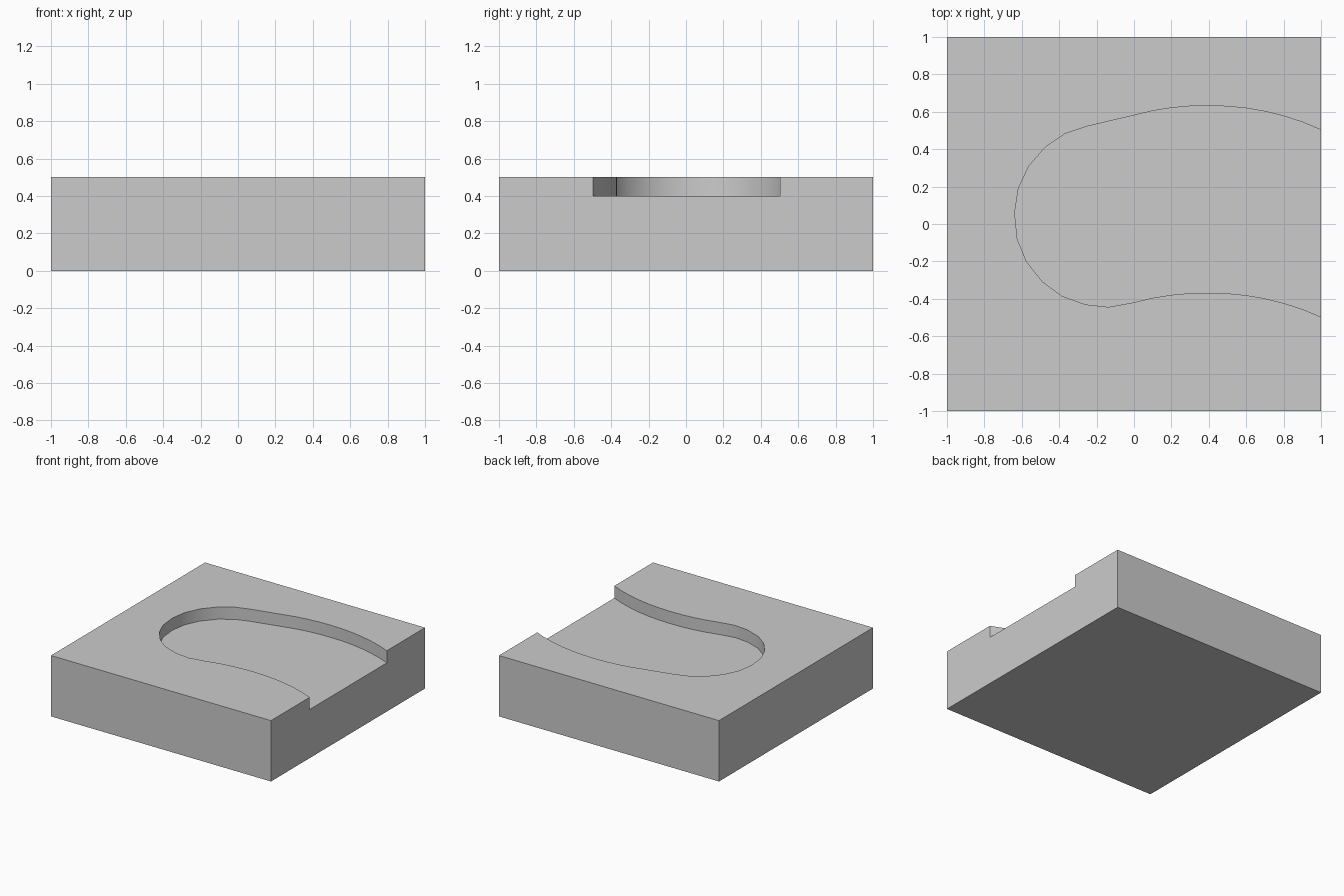
import bpy, bmesh, math

if "Cube" in bpy.data.objects:
    bpy.data.objects.remove(bpy.data.objects["Cube"])

# Upper bank of the channel, from the open side inward
bank = [(1, .503), (.9, .545), (.8, .577), (.7, .602), (.6, .619), (.5, .629),
        (.4, .632), (.3, .63), (.2, .621), (.1, .605), (0, .581)]
# Rounded closed end of the channel
end = [(-.12, .553), (-.25, .522), (-.37, .482), (-.475, .41), (-.562, .31),
       (-.618, .19), (-.638, .06), (-.624, -.08), (-.575, -.2), (-.49, -.308),
       (-.385, -.385), (-.26, -.43), (-.137, -.444)]
# The lower bank repeats the upper one, one unit lower
outline = [(1.2, .503)] + bank + end + [(x, y - 1) for x, y in reversed(bank)] + [(1.2, -.497)]


def prism(name, points, z0, z1):
    bm = bmesh.new()
    face = bm.faces.new([bm.verts.new((x, y, z0)) for x, y in points])
    top = bmesh.ops.extrude_face_region(bm, geom=[face])["geom"]
    bmesh.ops.translate(bm, vec=(0, 0, z1 - z0),
                        verts=[v for v in top if isinstance(v, bmesh.types.BMVert)])
    bmesh.ops.recalc_face_normals(bm, faces=bm.faces)
    mesh = bpy.data.meshes.new(name)
    bm.to_mesh(mesh)
    bm.free()
    obj = bpy.data.objects.new(name, mesh)
    bpy.context.collection.objects.link(obj)
    return obj


# Block with the channel cut into its top
block = prism("channel_block", [(-1, -1), (1, -1), (1, 1), (-1, 1)], 0, .5)
cutter = prism("channel_cutter", outline, .4, .7)
cutter.hide_render = True

cut = block.modifiers.new("channel", 'BOOLEAN')
cut.operation = 'DIFFERENCE'
cut.solver = 'EXACT'
cut.object = cutter
bpy.context.view_layer.objects.active = block
block.select_set(True)
bpy.ops.object.modifier_apply(modifier=cut.name)
bpy.data.objects.remove(cutter)
bpy.ops.object.shade_smooth_by_angle(angle=math.radians(30))
